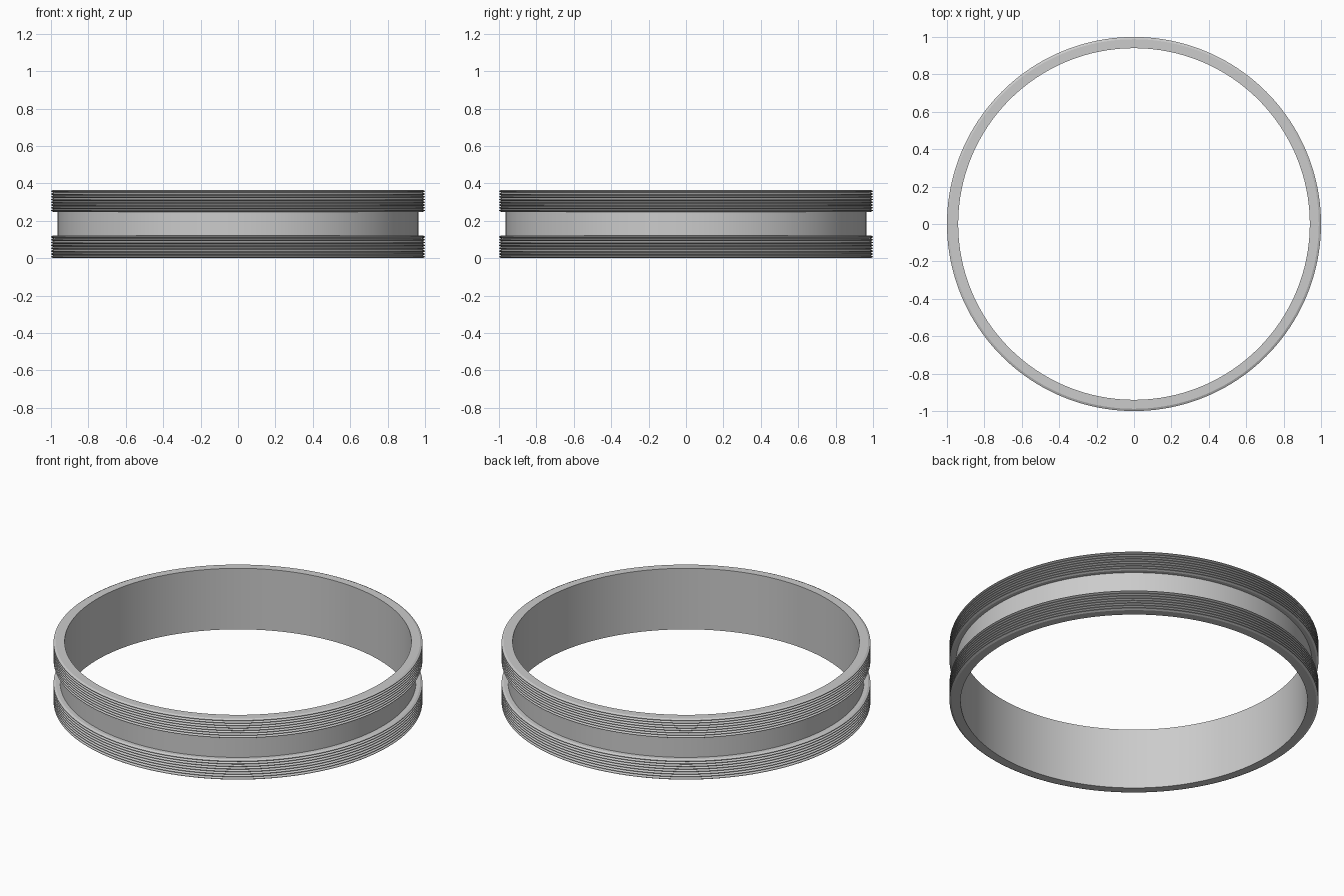
import bpy, bmesh, math

if "Cube" in bpy.data.objects:
    bpy.data.objects.remove(bpy.data.objects["Cube"])

SEGMENTS = 160
R_IN, R_GROOVE, R_ROOT, R_OUT = 0.94, 0.965, 0.988, 1.0
HEIGHT, GROOVE_LOW, GROOVE_HIGH = 0.365, 0.122, 0.248
RIDGES = 8


def ridged_band(z0, z1):
    """Outer profile of one band of fine V-shaped ridges."""
    pitch = (z1 - z0) / RIDGES
    pts = [(R_ROOT, z0)]
    for i in range(RIDGES):
        z = z0 + i * pitch
        pts += [(R_OUT, z + pitch * 0.4), (R_OUT, z + pitch * 0.6), (R_ROOT, z + pitch)]
    return pts


def lathe(name, profile):
    """Revolve a closed (radius, z) profile around z."""
    bm = bmesh.new()
    rings = []
    for r, z in profile:
        rings.append([bm.verts.new((r * math.cos(2 * math.pi * k / SEGMENTS),
                                    r * math.sin(2 * math.pi * k / SEGMENTS), z))
                      for k in range(SEGMENTS)])
    for i, a in enumerate(rings):
        b = rings[(i + 1) % len(rings)]
        for k in range(SEGMENTS):
            n = (k + 1) % SEGMENTS
            bm.faces.new((a[k], a[n], b[n], b[k]))
    bmesh.ops.recalc_face_normals(bm, faces=bm.faces)
    mesh = bpy.data.meshes.new(name)
    bm.to_mesh(mesh)
    bm.free()
    obj = bpy.data.objects.new(name, mesh)
    bpy.context.collection.objects.link(obj)
    return obj


# Ring section: bore, lower ridged band, plain groove, upper ridged band
profile = [(R_IN, 0.0)]
profile += ridged_band(0.0, GROOVE_LOW)
profile += [(R_GROOVE, GROOVE_LOW), (R_GROOVE, GROOVE_HIGH)]
profile += ridged_band(GROOVE_HIGH, HEIGHT)
profile += [(R_IN, HEIGHT)]
ring = lathe("grooved_ring", profile)

# Smooth round the circumference, crisp on the ridges
bpy.context.view_layer.objects.active = ring
ring.select_set(True)
bpy.ops.object.shade_smooth_by_angle(angle=math.radians(25))
